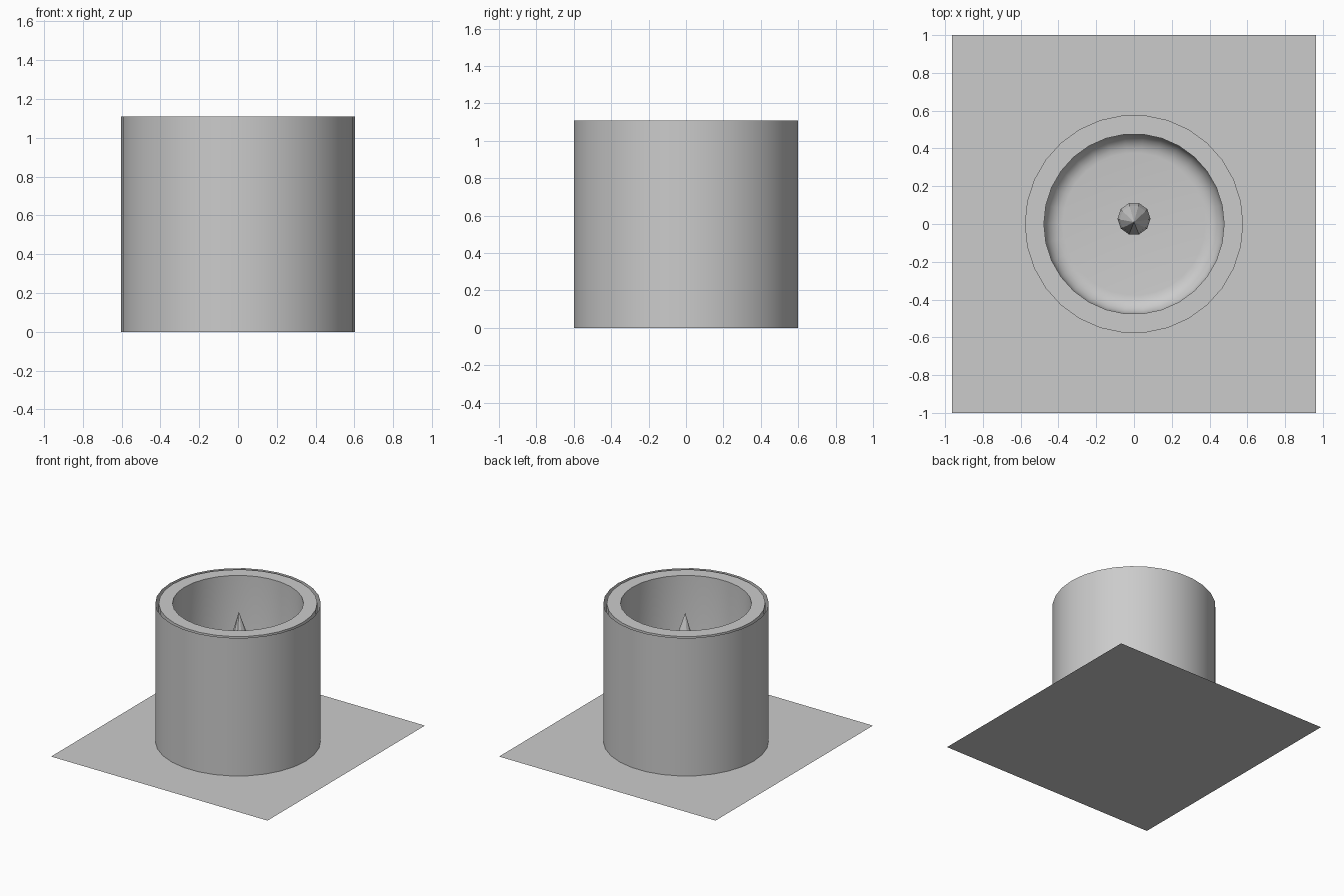
import bpy, math

if "Cube" in bpy.data.objects:
    bpy.data.objects.remove(bpy.data.objects["Cube"])

def lathe(name, profile, sides, center=(0, 0), smooth=True, tip=None):
    """Revolve (radius, z) points about the vertical axis; radius 0 makes a pole.
    tip: optional y shift reached at the top, for a leaning shape."""
    verts, faces, rings = [], [], []
    z0, z1 = profile[0][1], profile[-1][1]
    for r, z in profile:
        lean = (tip or 0) * (z - z0) / (z1 - z0) if tip else 0
        n = 1 if r == 0 else sides
        rings.append(range(len(verts), len(verts) + n))
        for i in range(n):
            a = 2 * math.pi * i / sides
            verts.append((center[0] + r * math.cos(a), center[1] + lean + r * math.sin(a), z))
    for lo, hi in zip(rings, rings[1:]):
        for i in range(sides):
            j = (i + 1) % sides
            quad = [lo[i % len(lo)], lo[j % len(lo)], hi[j % len(hi)], hi[i % len(hi)]]
            faces.append(list(dict.fromkeys(quad)))
    me = bpy.data.meshes.new(name)
    me.from_pydata(verts, [], faces)
    ob = bpy.data.objects.new(name, me)
    bpy.context.collection.objects.link(ob)
    if smooth:
        bpy.ops.object.select_all(action='DESELECT')
        ob.select_set(True)
        bpy.context.view_layer.objects.active = ob
        bpy.ops.object.shade_smooth_by_angle(angle=math.radians(35))
    return ob

SIDES = 30
TOP = 1.11

# Flat base sheet
bpy.ops.mesh.primitive_plane_add(size=2)
base = bpy.context.object
base.name = "base_sheet"
base.scale = (0.963, 1, 1)

# Thin outer sleeve, open at both ends
lathe("outer_sleeve", [(0.603, 0), (0.603, TOP)], SIDES)

# Thick candle body with a rounded hollow
floor, fillet, inner = 0.5, 0.1, 0.477
bowl = [(inner - fillet + fillet * math.cos(math.radians(a)),
         floor + fillet - fillet * math.sin(math.radians(a))) for a in range(0, 91, 15)]
lathe("candle_body", [(0, 0.002), (0.578, 0.002), (0.578, TOP), (inner, TOP)] + bowl + [(0, floor)], SIDES)

# Wick
lathe("wick", [(0.015, floor), (0.015, 0.66), (0, 0.66)], 8, (0, 0.02))

# Leaning low-poly flame
lathe("flame", [(0, 0.59), (0.05, 0.61), (0.08, 0.66), (0.087, 0.72), (0.075, 0.79),
                (0.045, 0.89), (0.02, 0.97), (0, 1.035)], 10, (0, 0.035), smooth=False, tip=-0.025)
